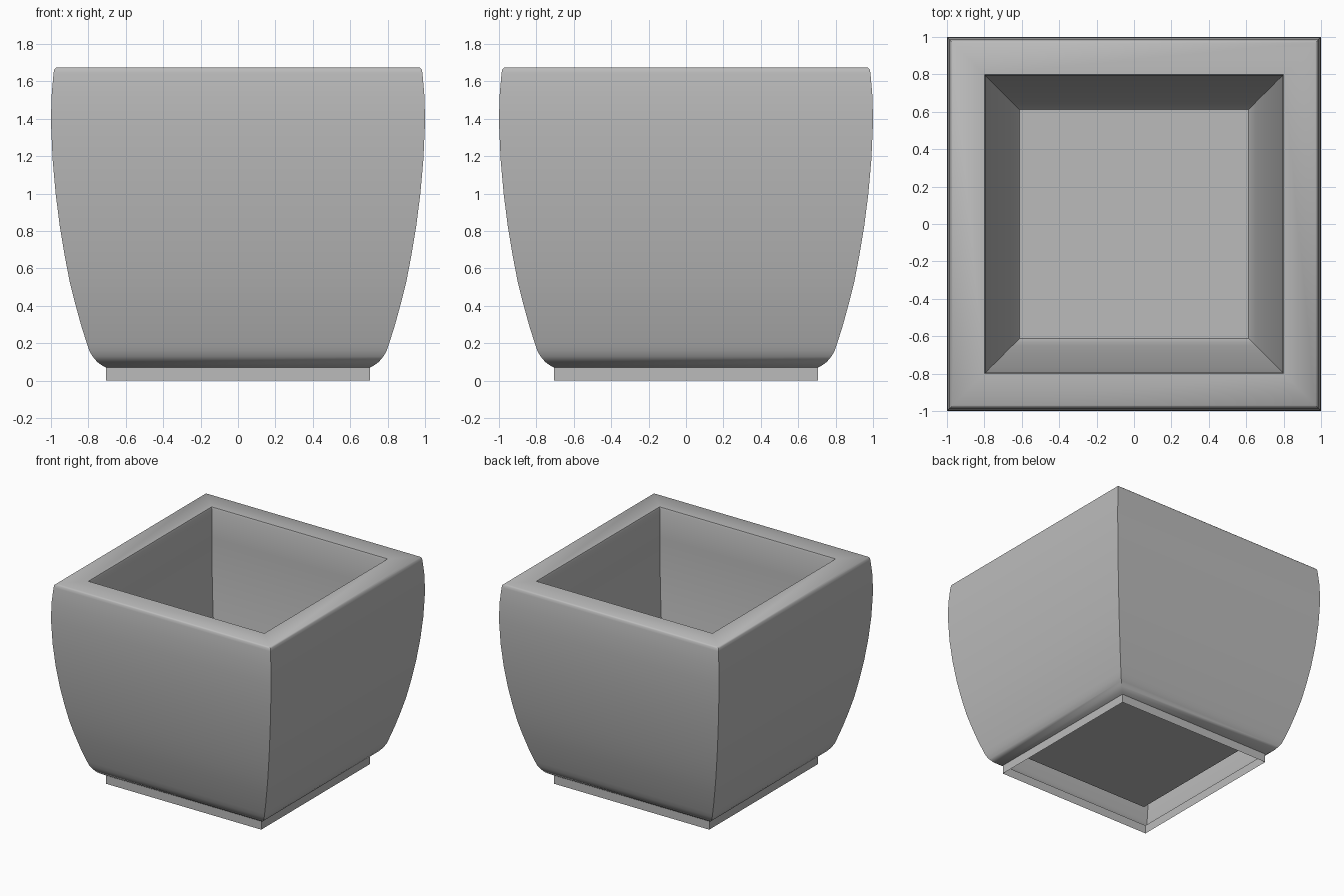
import bpy
import bmesh
import math

cube = bpy.data.objects.get("Cube")
if cube:
    bpy.data.objects.remove(cube, do_unlink=True)

# Plain grey clay
clay = bpy.data.materials.new("grey_clay")
clay.use_nodes = True
color = (0.5, 0.5, 0.5, 1)
clay.diffuse_color = color
clay.node_tree.nodes["Principled BSDF"].inputs["Base Color"].default_value = color

# Half-width and height of each square section, from foot over the rim to the floor
foot = [(0.705, 0), (0.705, 0.07)]
shoulder = [(0.725, 0.08), (0.753, 0.1), (0.778, 0.13), (0.795, 0.16), (0.807, 0.195)]
belly = [(0.84, 0.3), (0.87, 0.41), (0.9, 0.53), (0.927, 0.67), (0.952, 0.82),
         (0.975, 1.0), (0.991, 1.18), (1.0, 1.38), (0.997, 1.52), (0.986, 1.645)]
rim = [(0.982, 1.665), (0.97, 1.675), (0.80, 1.675), (0.795, 1.66)]
cavity = [(0.795, 1.42), (0.788, 1.2), (0.768, 0.95), (0.735, 0.67),
          (0.692, 0.41), (0.652, 0.25), (0.63, 0.18), (0.612, 0.155)]
profile = foot + shoulder + belly + rim + cavity

# Loft the square sections into one shell with an open foot
bm = bmesh.new()
corners = [(-1, -1), (1, -1), (1, 1), (-1, 1)]
rings = [[bm.verts.new((sx * r, sy * r, z)) for sx, sy in corners] for r, z in profile]
for low, high in zip(rings, rings[1:]):
    for i in range(4):
        j = (i + 1) % 4
        bm.faces.new((low[i], low[j], high[j], high[i]))
bm.faces.new(rings[-1])

mesh = bpy.data.meshes.new("planter_pot")
bm.to_mesh(mesh)
bm.free()
mesh.materials.append(clay)
pot = bpy.data.objects.new("planter_pot", mesh)
bpy.context.collection.objects.link(pot)

# Smooth curved walls with crisp corners
bpy.ops.object.select_all(action="DESELECT")
pot.select_set(True)
bpy.context.view_layer.objects.active = pot
bpy.ops.object.shade_smooth_by_angle(angle=math.radians(50))
